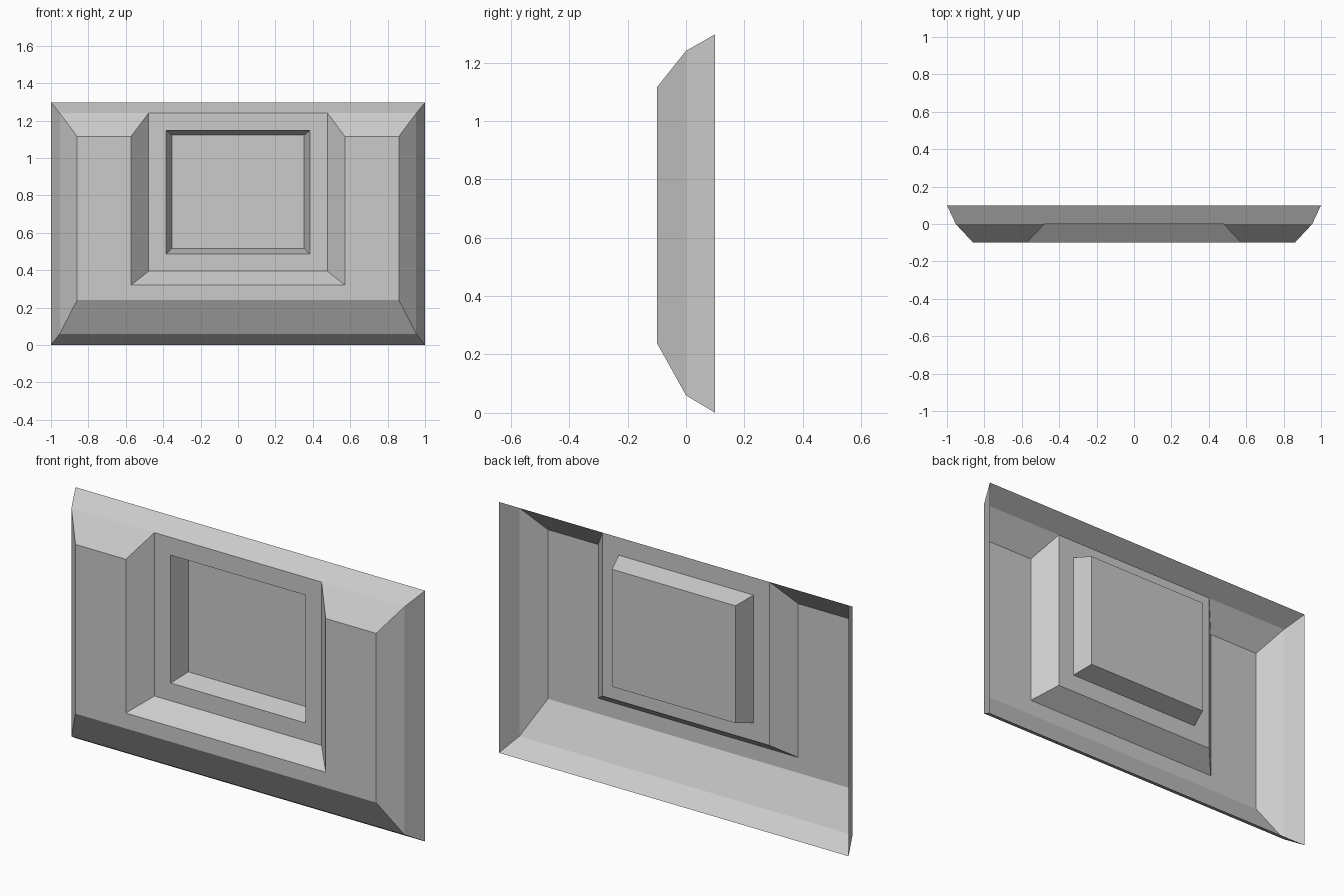
import bpy, bmesh

if "Cube" in bpy.data.objects:
    bpy.data.objects.remove(bpy.data.objects["Cube"])


def loop(bm, half_w, z0, z1, y):
    """Rectangular loop of verts, counter-clockwise seen from the front."""
    return [bm.verts.new(p) for p in ((-half_w, y, z0), (half_w, y, z0),
                                      (half_w, y, z1), (-half_w, y, z1))]


def band(bm, outer, inner, sides=(0, 1, 2, 3)):
    """Join two loops on the chosen sides: 0 bottom, 1 right, 2 top, 3 left."""
    for i in sides:
        j = (i + 1) % 4
        bm.faces.new((outer[i], outer[j], inner[j], inner[i]))


def finish(bm, name):
    mesh = bpy.data.meshes.new(name)
    bm.to_mesh(mesh)
    bm.free()
    bpy.context.collection.objects.link(bpy.data.objects.new(name, mesh))


OPEN_TOP = (0, 1, 3)

# Bevelled outer frame: open shell with a notch cut through its top slope
bm = bmesh.new()
rim = loop(bm, 1.0, 0.0, 1.297, 0.1)
mid = loop(bm, 0.953, 0.06, 1.24, 0.0)
front = loop(bm, 0.86, 0.24, 1.115, -0.1)
mouth = loop(bm, 0.572, 0.32, 1.115, -0.1)
ledge = loop(bm, 0.478, 0.395, 1.24, 0.0)
for outer, inner in ((rim, mid), (mid, front), (front, mouth), (mouth, ledge)):
    band(bm, outer, inner, OPEN_TOP)
bm.faces.new((rim[2], rim[3], mid[3], ledge[3], ledge[2], mid[2]))
bm.faces.new((mid[2], ledge[2], mouth[2], front[2]))
bm.faces.new((ledge[3], mid[3], front[3], mouth[3]))
finish(bm, "outer_frame")

# Inner panel: flat border stepping back to a recessed floor
bm = bmesh.new()
border = loop(bm, 0.478, 0.395, 1.24, 0.0)
lip = loop(bm, 0.385, 0.487, 1.148, 0.0)
floor = loop(bm, 0.354, 0.515, 1.122, 0.1)
band(bm, border, lip)
band(bm, lip, floor)
bm.faces.new(floor)
finish(bm, "recessed_panel")
